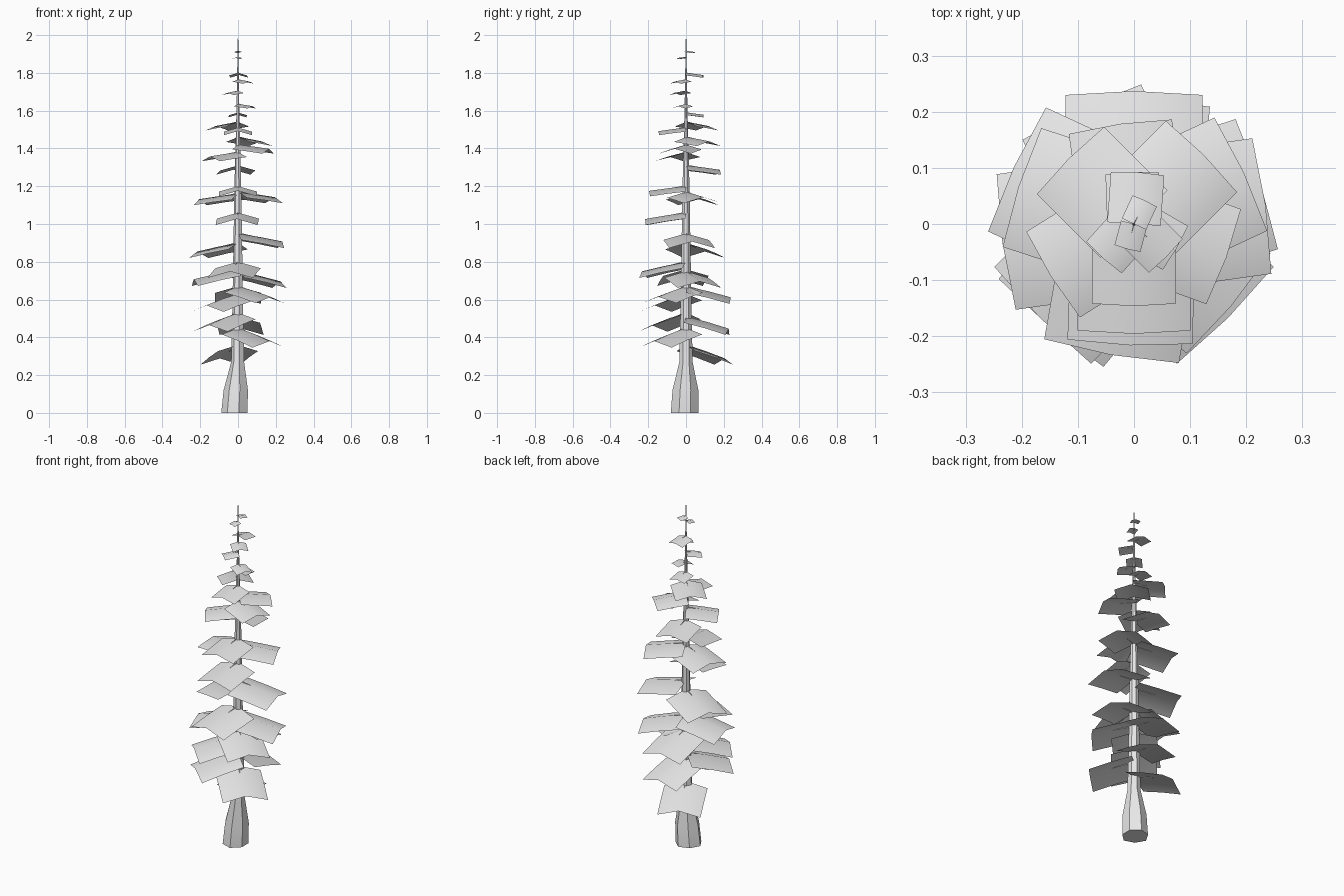
import bpy, bmesh, math
from mathutils import Vector, Matrix

if "Cube" in bpy.data.objects:
    bpy.data.objects.remove(bpy.data.objects["Cube"], do_unlink=True)


def make_material(name, colour):
    mat = bpy.data.materials.new(name)
    mat.use_nodes = True
    mat.diffuse_color = colour
    mat.node_tree.nodes["Principled BSDF"].inputs["Base Color"].default_value = colour
    return mat


def make_object(name, bm, mat, smooth_angle):
    mesh = bpy.data.meshes.new(name)
    bm.to_mesh(mesh)
    bm.free()
    mesh.materials.append(mat)
    obj = bpy.data.objects.new(name, mesh)
    bpy.context.collection.objects.link(obj)
    bpy.ops.object.select_all(action="DESELECT")
    obj.select_set(True)
    bpy.context.view_layer.objects.active = obj
    bpy.ops.object.shade_smooth_by_angle(angle=math.radians(smooth_angle))
    return obj


grey = make_material("pale grey", (0.8, 0.8, 0.8, 1))

# Trunk: stacked seven-sided rings with a flared, slightly offset foot
SIDES = 7
rings = [(0, .07, -.013), (.12, .065, -.006), (.27, .036, 0), (.6, .029, 0),
         (1.2, .019, 0), (1.6, .008, 0), (2, .001, 0)]
bm = bmesh.new()
loops = []
for z, radius, shift in rings:
    loop = []
    for i in range(SIDES):
        a = math.tau * (i + .5) / SIDES
        r = radius * (1.08 if i % 2 and z < .2 else 1)
        loop.append(bm.verts.new((shift + r * math.cos(a), shift / 2 + r * math.sin(a), z)))
    loops.append(loop)
for low, high in zip(loops, loops[1:]):
    for i in range(SIDES):
        j = (i + 1) % SIDES
        bm.faces.new((low[i], low[j], high[j], high[i]))
bm.faces.new(reversed(loops[0]))
bm.faces.new(loops[-1])
make_object("trunk", bm, grey, 30)

# Boughs: compass angle, height at the trunk, length
boughs = [
    (115, .36, .22), (-45, .45, .23), (-130, .53, .23), (85, .51, .22),
    (-135, .63, .23), (-40, .67, .22), (90, .67, .23), (188, .76, .23),
    (-100, .8, .23), (18, .75, .23), (155, .9, .23), (8, .95, .23),
    (-92, 1.06, .21), (162, 1.16, .21), (25, 1.17, .21), (-90, 1.2, .19),
    (98, 1.31, .175), (-148, 1.38, .17), (-20, 1.42, .17), (45, 1.46, .17),
    (-90, 1.51, .142), (135, 1.54, .16), (92, 1.59, .09), (-30, 1.635, .085),
    (-132, 1.705, .08), (-45, 1.765, .08), (86, 1.8, .09),
    (-105, 1.885, .045), (65, 1.917, .045),
]


def bough_frame(angle, z):
    """Placement at the trunk, and the droop, which is steeper lower down."""
    place = Matrix.Translation((0, 0, z)) @ Matrix.Rotation(math.radians(angle), 4, "Z")
    return place, max(.13, .41 - .235 * z)


def add_bough(bm, angle, z, length):
    """Square sheet folded along its middle and drooping outward."""
    place, slope = bough_frame(angle, z)
    rows = []
    for u in (0, .5, 1):
        row = []
        for v in (-1, 0, 1):
            x = length * (u + (.03 * u if v == 0 else 0))
            drop = slope * u * (.8 + .2 * u) + .15 * abs(v)
            row.append(bm.verts.new(place @ Vector((x, .53 * v * length, -drop * length))))
        rows.append(row)
    for near, far in zip(rows, rows[1:]):
        for k in range(2):
            bm.faces.new((near[k], far[k], far[k + 1], near[k + 1]))


def add_twig(bm, angle, z, length):
    """Slim three-sided spike that breaks through the fold near the trunk."""
    place, slope = bough_frame(angle, z)
    reach, w = .55 * length, .025 * length
    tip = bm.verts.new(place @ Vector((reach, 0, -slope * reach)))
    base = [bm.verts.new(place @ Vector((0, y, h))) for y, h in ((-w, -w), (w, -w), (0, w))]
    for i in range(3):
        bm.faces.new((base[(i + 1) % 3], base[i], tip))


foliage, twigs = bmesh.new(), bmesh.new()
for bough in boughs:
    add_bough(foliage, *bough)
    add_twig(twigs, *bough)
bmesh.ops.recalc_face_normals(twigs, faces=twigs.faces)
make_object("foliage", foliage, grey, 40)
make_object("twigs", twigs, grey, 30)
